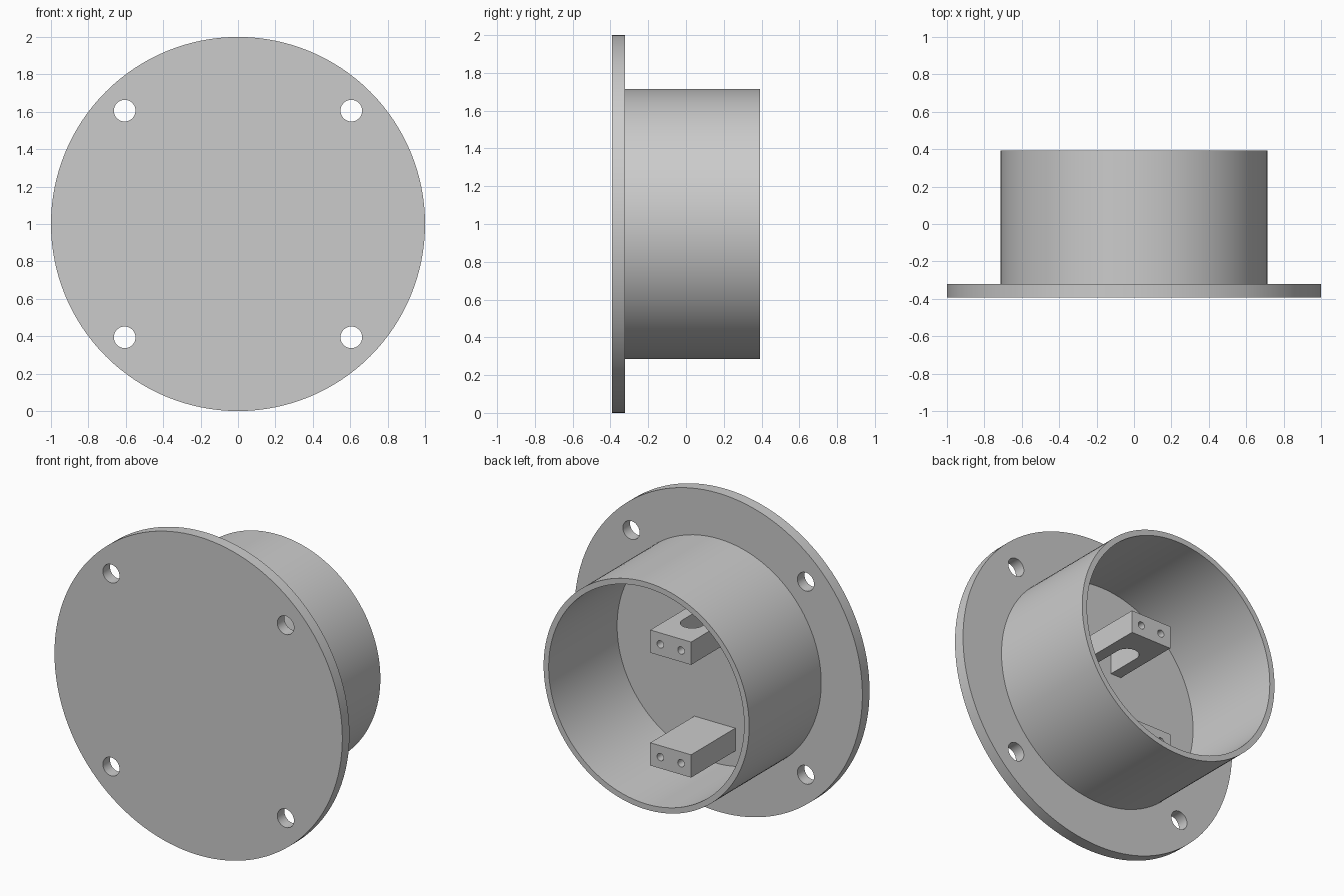
import bpy, bmesh, math

if "Cube" in bpy.data.objects:
    bpy.data.objects.remove(bpy.data.objects["Cube"])

grey = bpy.data.materials.new("plain_grey")
grey.diffuse_color = (0.6, 0.6, 0.6, 1)
grey.use_nodes = True
grey.node_tree.nodes["Principled BSDF"].inputs["Base Color"].default_value = grey.diffuse_color

CZ = 1.0            # height of the main axis
SEG = 128
FLOOR_Y = -0.286    # inner floor of the cup
BLOCK_END = 0.152   # free end of the inner blocks


def finish(bm, name):
    bmesh.ops.recalc_face_normals(bm, faces=bm.faces)
    me = bpy.data.meshes.new(name)
    bm.to_mesh(me)
    bm.free()
    me.materials.append(grey)
    ob = bpy.data.objects.new(name, me)
    bpy.context.collection.objects.link(ob)
    return ob


def lathe(name, profile, seg=SEG, centres=((0, CZ),)):
    """Turn (radius, y) points around a y axis, closing both ends with caps."""
    bm = bmesh.new()
    for cx, cz in centres:
        rings = []
        for r, y in profile:
            rings.append([bm.verts.new((cx + r * math.cos(2 * math.pi * i / seg), y,
                                        cz + r * math.sin(2 * math.pi * i / seg)))
                          for i in range(seg)])
        for a, b in zip(rings, rings[1:]):
            for i in range(seg):
                j = (i + 1) % seg
                bm.faces.new((a[i], a[j], b[j], b[i]))
        bm.faces.new(rings[0])
        bm.faces.new(rings[-1])
    return finish(bm, name)


def prism(name, outline, z0, z1):
    """Extrude an (x, y) outline upwards."""
    bm = bmesh.new()
    face = bm.faces.new([bm.verts.new((x, y, z0)) for x, y in outline])
    ext = bmesh.ops.extrude_face_region(bm, geom=[face])
    verts = [g for g in ext["geom"] if isinstance(g, bmesh.types.BMVert)]
    bmesh.ops.translate(bm, verts=verts, vec=(0, 0, z1 - z0))
    return finish(bm, name)


def select(ob):
    bpy.ops.object.select_all(action='DESELECT')
    ob.select_set(True)
    bpy.context.view_layer.objects.active = ob


def drill(ob, radius, y0, y1, centres):
    cutter = lathe("drill_cutter", [(radius, y0), (radius, y1)], 32, centres)
    cutter.hide_render = True
    mod = ob.modifiers.new("holes", 'BOOLEAN')
    mod.operation = 'DIFFERENCE'
    mod.solver = 'EXACT'
    mod.object = cutter
    select(ob)
    bpy.ops.object.modifier_apply(modifier=mod.name)
    bpy.data.objects.remove(cutter, do_unlink=True)
    bpy.ops.object.shade_smooth_by_angle(angle=math.radians(30))


# flange and hollow cup, turned as one body, with four mounting holes
body = lathe("flanged_cup", [
    (1.0, -0.393), (1.0, -0.322), (0.714, -0.322),
    (0.714, 0.393), (0.679, 0.393), (0.679, FLOOR_Y)])
drill(body, 0.058, -0.6, -0.2,
      [(sx * 0.606, CZ + sz * 0.606) for sx in (-1, 1) for sz in (-1, 1)])

# inner blocks: the upper one has a round-ended slot, the lower one is solid
W, H, S = 0.142, 0.143, 0.069
corners = [(W, FLOOR_Y), (W, BLOCK_END), (-W, BLOCK_END), (-W, FLOOR_Y)]
slot = [(-S, FLOOR_Y)]
slot += [(-S * math.cos(math.pi * i / 24), -0.063 + S * math.sin(math.pi * i / 24))
         for i in range(25)]
slot += [(S, FLOOR_Y)]

for name, outline, z in (("upper_slotted_block", corners + slot, CZ + 0.141),
                         ("lower_block", corners, CZ - 0.567)):
    block = prism(name, outline, z, z + H)
    # pair of blind screw holes in the free end
    drill(block, 0.023, BLOCK_END - 0.14, BLOCK_END + 0.1,
          [(sx * 0.072, z + H / 2) for sx in (-1, 1)])
